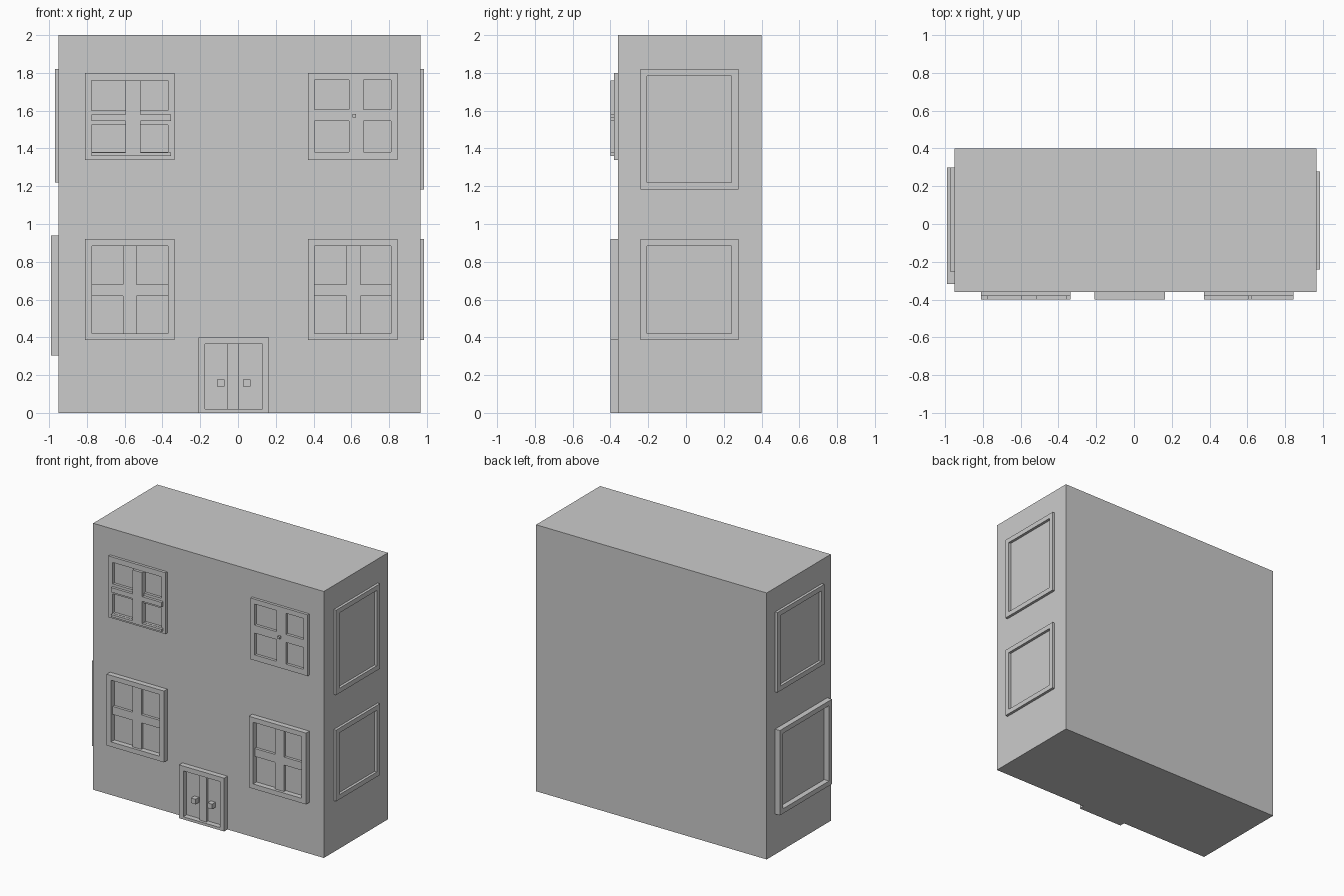
import bpy, bmesh
from mathutils import Vector

if "Cube" in bpy.data.objects:
    bpy.data.objects.remove(bpy.data.objects["Cube"])

X0, X1, YF, YB = -0.95, 0.965, -0.36, 0.40   # wall planes

# Maps (u along wall, z, outward distance) to world space for each wall
WALLS = {
    "front": lambda u, z, d: Vector((u, YF - d, z)),
    "right": lambda u, z, d: Vector((X1 + d, u, z)),
    "left": lambda u, z, d: Vector((X0 - d, u, z)),
}


def panel(name, wall, us, zs, depth, holes=()):
    """Flat slab on a wall, made of grid cells with some cells left open."""
    put = WALLS[wall]
    bm = bmesh.new()
    v = [[bm.verts.new(put(u, z, 0)) for z in zs] for u in us]
    for i in range(len(us) - 1):
        for j in range(len(zs) - 1):
            if (i, j) not in holes:
                bm.faces.new((v[i][j], v[i + 1][j], v[i + 1][j + 1], v[i][j + 1]))
    ext = bmesh.ops.extrude_face_region(bm, geom=bm.faces[:])
    new = [g for g in ext["geom"] if isinstance(g, bmesh.types.BMVert)]
    bmesh.ops.translate(bm, verts=new, vec=put(0, 0, depth) - put(0, 0, 0))
    bmesh.ops.recalc_face_normals(bm, faces=bm.faces[:])
    me = bpy.data.meshes.new(name)
    bm.to_mesh(me)
    bm.free()
    ob = bpy.data.objects.new(name, me)
    bpy.context.collection.objects.link(ob)
    return ob


def frame(name, wall, u0, u1, z0, z1, depth, t=0.036, sill=None):
    """Rectangular surround with one opening."""
    s = t if sill is None else sill
    return panel(name, wall, (u0, u0 + t, u1 - t, u1), (z0, z0 + s, z1 - t, z1),
                 depth, {(1, 1)})


PANES = {(1, 1), (1, 3), (3, 1), (3, 3)}

# Main block
bpy.ops.mesh.primitive_cube_add(size=1, location=((X0 + X1) / 2, (YF + YB) / 2, 1))
body = bpy.context.object
body.name = "building_body"
body.scale = (X1 - X0, YB - YF, 2)

# Ground floor front windows: deep surround, shallower cross bars
for name, u in (("left", -0.81), ("right", 0.37)):
    frame(f"lower_window_frame_{name}", "front", u, u + 0.475, 0.385, 0.92, 0.04)
    b = u + (0.2 if name == "left" else 0.205)
    panel(f"lower_window_bars_{name}", "front",
          (u + 0.036, b, b + 0.073, u + 0.439), (0.421, 0.62, 0.68, 0.884), 0.02,
          {(0, 0), (0, 2), (2, 0), (2, 2)})

# Upper left window with raised bars
panel("upper_window_left", "front", (-0.81, -0.775, -0.595, -0.515, -0.37, -0.335),
      (1.34, 1.38, 1.525, 1.60, 1.76, 1.80), 0.02, PANES)
panel("upper_window_mullion", "front", (-0.595, -0.515), (1.36, 1.76), 0.04)
panel("upper_window_rail", "front", (-0.775, -0.355), (1.545, 1.58), 0.04)
panel("upper_window_sill", "front", (-0.775, -0.355), (1.36, 1.378), 0.04)

# Upper right window with small latch
panel("upper_window_right", "front", (0.37, 0.405, 0.587, 0.665, 0.81, 0.845),
      (1.34, 1.382, 1.545, 1.605, 1.763, 1.80), 0.02, PANES)
panel("window_latch", "front", (0.607, 0.625), (1.565, 1.583), 0.04)

# Double door
frame("door_frame", "front", -0.21, 0.165, 0, 0.40, 0.04, sill=0.02)
panel("door_center_post", "front", (-0.055, 0.003), (0.02, 0.364), 0.02)
for name, u in (("left", -0.11), ("right", 0.027)):
    panel(f"door_handle_{name}", "front", (u, u + 0.038), (0.14, 0.178), 0.04)

# Side windows
frame("right_window_upper", "right", -0.242, 0.277, 1.183, 1.82, 0.02)
frame("right_window_lower", "right", -0.242, 0.277, 0.385, 0.92, 0.02)
frame("left_window_upper", "left", -0.255, 0.30, 1.22, 1.82, 0.02)
frame("left_window_lower", "left", -0.318, 0.30, 0.303, 0.94, 0.04)
